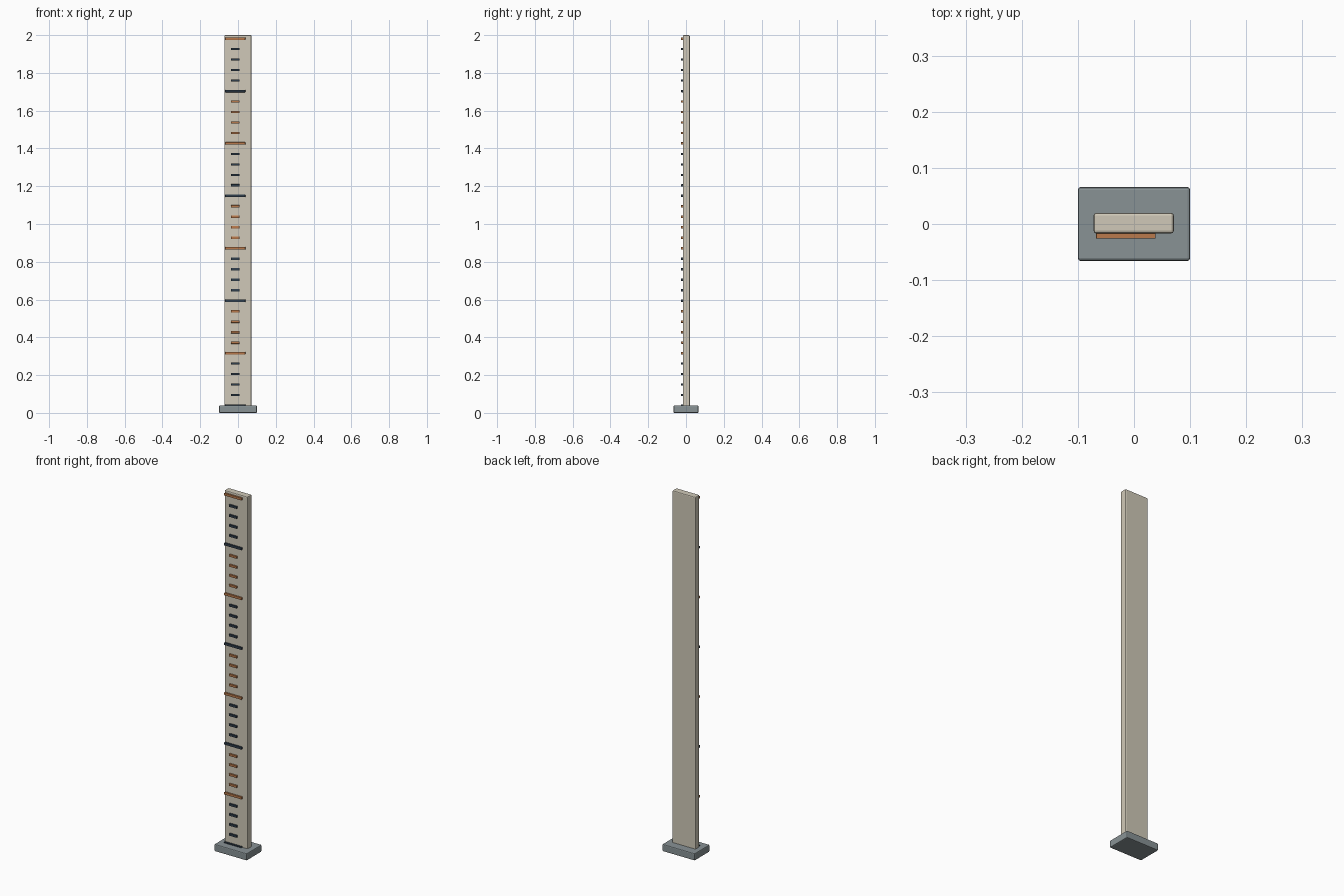
import bpy

cube = bpy.data.objects.get("Cube")
if cube:
    bpy.data.objects.remove(cube, do_unlink=True)


def material(name, rgb):
    # sRGB bytes converted to linear values
    lin = [((c / 255 + 0.055) / 1.055) ** 2.4 for c in rgb] + [1]
    mat = bpy.data.materials.new(name)
    mat.use_nodes = True
    mat.diffuse_color = lin
    mat.node_tree.nodes["Principled BSDF"].inputs["Base Color"].default_value = lin
    return mat


cream = material("cream", (208, 201, 184))
grey = material("blue_grey", (136, 146, 149))
navy = material("dark_slate", (48, 62, 76))
copper = material("copper", (186, 122, 76))


def box(name, low, high, mat, bevel=0.0):
    bpy.ops.mesh.primitive_cube_add(
        size=1, location=[(a + b) / 2 for a, b in zip(low, high)])
    ob = bpy.context.object
    ob.name = name
    ob.scale = [b - a for a, b in zip(low, high)]
    bpy.ops.object.transform_apply(location=False, rotation=False, scale=True)
    ob.data.materials.append(mat)
    if bevel:
        mod = ob.modifiers.new("edge_bevel", "BEVEL")
        mod.width = bevel
        mod.segments = 2
    return ob


# Foot plate and upright board
box("base", (-0.1, -0.066, 0), (0.1, 0.066, 0.04), grey, 0.005)
box("board", (-0.072, -0.017, 0.035), (0.071, 0.02, 2), cream, 0.005)

# Graduation marks: every fifth is long, colour alternates in groups of five
step, first, centre = 0.0555, 0.039, -0.0145
for i in range(36):
    z = first + i * step
    major = i % 5 == 0
    half = 0.053 if major else 0.0235
    tall = 0.0065 if major else 0.006
    box(f"{'long' if major else 'short'}_mark_{i}",
        (centre - half, -0.026, z - tall), (centre + half, -0.015, z + tall),
        copper if i // 5 % 2 else navy, 0.001)
